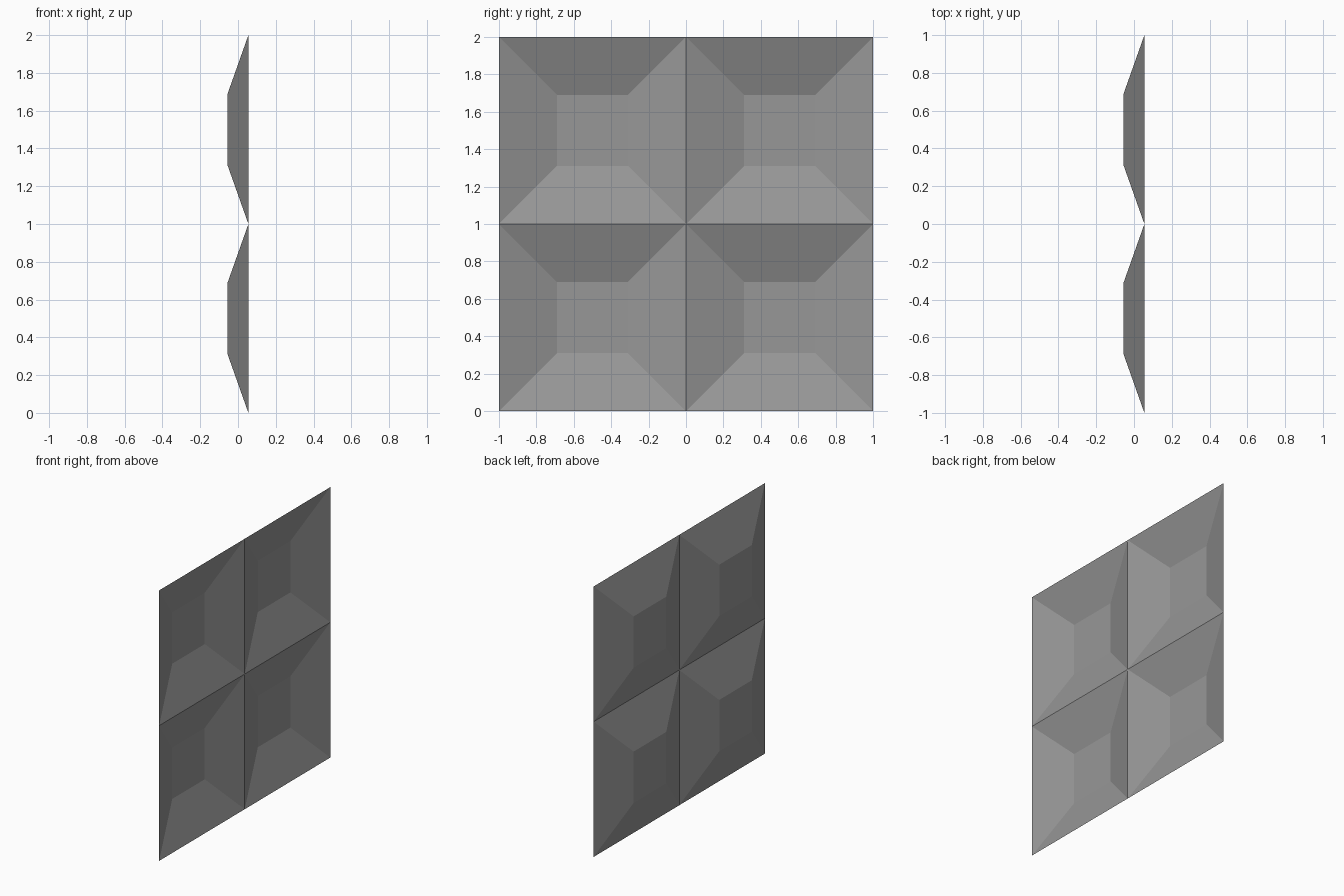
import bpy
import bmesh
from math import pi
from mathutils import Matrix

# Remove the default object
cube = bpy.data.objects.get("Cube")
if cube:
    bpy.data.objects.remove(cube, do_unlink=True)

DEPTH = 0.11   # how far each coffer sinks behind the rim
SLOPE = 0.31   # width of the sloped border

# Single grey material
grey = bpy.data.materials.new("mid_grey")
grey.use_nodes = True
colour = (0.31, 0.31, 0.31, 1)
grey.diffuse_color = colour
grey.node_tree.nodes["Principled BSDF"].inputs["Base Color"].default_value = colour

# Two by two panel of open coffers, made flat as one thin sheet
bm = bmesh.new()
bmesh.ops.create_grid(bm, x_segments=2, y_segments=2, size=1)
floors = list(bm.faces)
bmesh.ops.inset_individual(bm, faces=floors, thickness=SLOPE, use_even_offset=True)
for floor in floors:
    for vert in floor.verts:
        vert.co.z = -DEPTH

# Stand the sheet upright with the hollow side towards +x
upright = Matrix.Translation((DEPTH / 2, 0, 1)) @ Matrix.Rotation(pi / 2, 4, 'Y')
bmesh.ops.transform(bm, matrix=upright, verts=bm.verts)

mesh = bpy.data.meshes.new("coffered_panel")
bm.to_mesh(mesh)
bm.free()
mesh.materials.append(grey)
panel = bpy.data.objects.new("coffered_panel", mesh)
bpy.context.collection.objects.link(panel)
